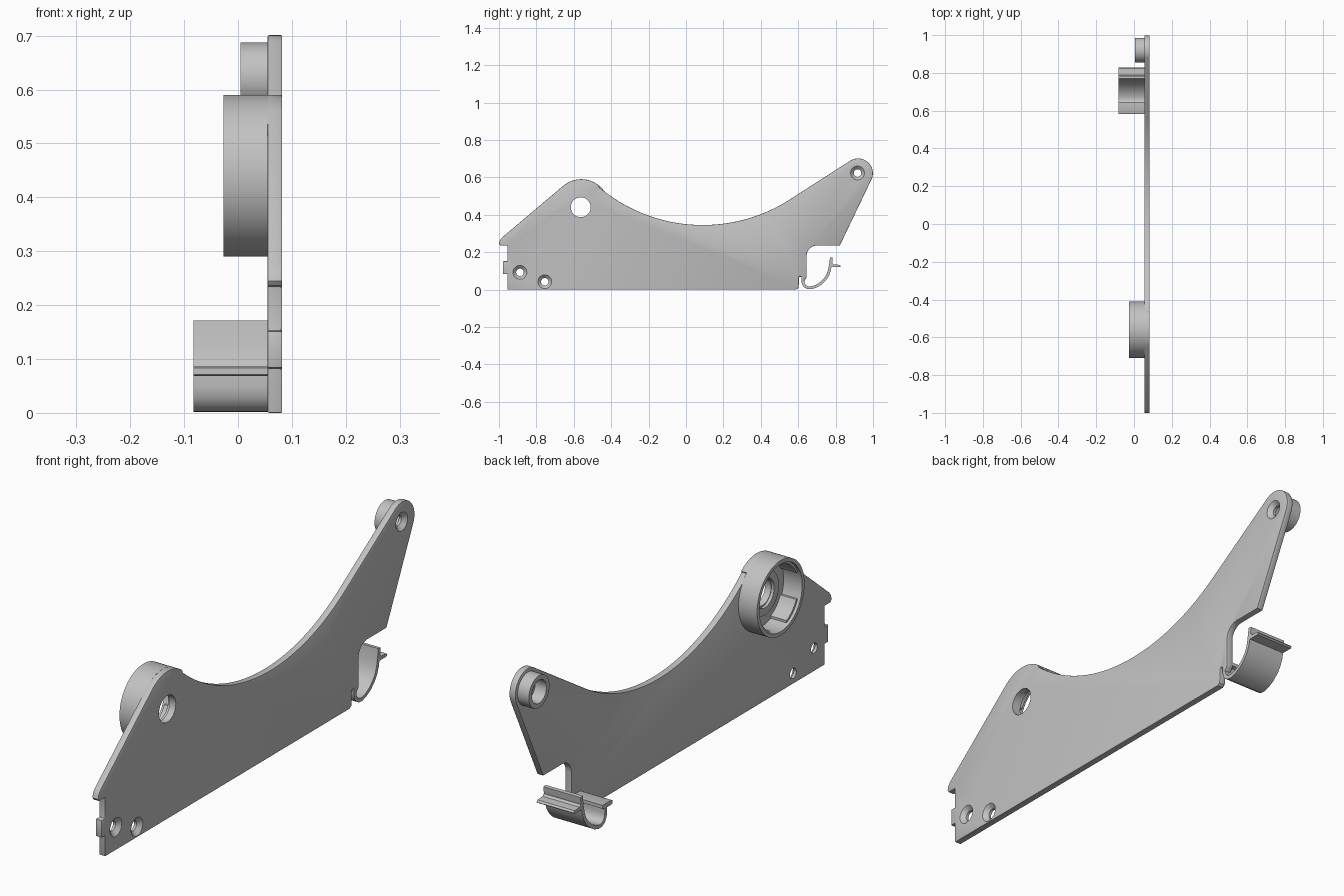
import bpy, bmesh, math
from mathutils import Vector

cube = bpy.data.objects.get("Cube")
if cube:
    bpy.data.objects.remove(cube, do_unlink=True)

grey = bpy.data.materials.new("light grey")
grey.use_nodes = True
grey.diffuse_color = (0.54, 0.54, 0.54, 1)
grey.node_tree.nodes["Principled BSDF"].inputs["Base Color"].default_value = (0.54, 0.54, 0.54, 1)

OUT, BACK = 0.082, 0.055          # outer and inner faces of the side plate


def finish(name, bm):
    bmesh.ops.recalc_face_normals(bm, faces=bm.faces)
    mesh = bpy.data.meshes.new(name)
    bm.to_mesh(mesh)
    bm.free()
    mesh.materials.append(grey)
    ob = bpy.data.objects.new(name, mesh)
    bpy.context.collection.objects.link(ob)
    return ob


def smooth(ob):
    bpy.ops.object.select_all(action='DESELECT')
    ob.select_set(True)
    bpy.context.view_layer.objects.active = ob
    bpy.ops.object.shade_smooth_by_angle(angle=math.radians(30))


def slab(name, pts, x0, x1):
    """Extrude a (y, z) outline along x."""
    bm = bmesh.new()
    face = bm.faces.new([bm.verts.new((x0, y, z)) for y, z in pts])
    ext = bmesh.ops.extrude_face_region(bm, geom=[face])
    verts = [v for v in ext["geom"] if isinstance(v, bmesh.types.BMVert)]
    bmesh.ops.translate(bm, verts=verts, vec=(x1 - x0, 0, 0))
    return finish(name, bm)


def lathe(name, cy, cz, profile, ring=True, n=64):
    """Turn an (x, radius) profile about an axis along x; ring joins its ends."""
    bm = bmesh.new()
    loops = [[bm.verts.new((x, cy + r * math.cos(math.tau * i / n),
                            cz + r * math.sin(math.tau * i / n))) for i in range(n)]
             for x, r in profile]
    pairs = list(zip(loops, loops[1:]))
    if ring:
        pairs.append((loops[-1], loops[0]))
    else:
        bm.faces.new(loops[0])
        bm.faces.new(loops[-1])
    for a, b in pairs:
        for i in range(n):
            j = (i + 1) % n
            bm.faces.new((a[i], a[j], b[j], b[i]))
    return finish(name, bm)


def tube(name, cy, cz, x0, x1, r0, r1):
    ob = lathe(name, cy, cz, [(x0, r0), (x0, r1), (x1, r1), (x1, r0)])
    smooth(ob)
    return ob


def arc(cy, cz, r, a0, a1, n):
    angles = [math.radians(a0 + (a1 - a0) * i / n) for i in range(n + 1)]
    return [(cy + r * math.cos(a), cz + r * math.sin(a)) for a in angles]


def stroke(path, width):
    """Outline of a path drawn with a constant width."""
    pts = [Vector(p) for p in path]
    left, right = [], []
    for i, p in enumerate(pts):
        d = (pts[min(i + 1, len(pts) - 1)] - pts[max(i - 1, 0)]).normalized()
        n = Vector((-d.y, d.x)) * width / 2
        left.append(tuple(p + n))
        right.append(tuple(p - n))
    return left + right[::-1]


# Side plate outline
outline = [(-0.955, 0), (0.590, 0), (0.600, 0.008), (0.603, 0.025), (0.603, 0.062)]
outline += arc(0.610, 0.064, 0.007, 170, 10, 6)                   # spring slot
outline += [(0.617, 0.045), (0.632, 0.045), (0.645, 0.065)]
outline += arc(0.700, 0.180, 0.055, 180, 90, 10)                  # clip recess
outline += [(0.822, 0.235)]
outline += arc(0.920, 0.622, 0.079, -26, 123, 24)                 # rear tip
outline += arc(0.090, 1.205, 0.860, 303, 229.6, 48)               # concave top
outline += arc(-0.560, 0.440, 0.150, 49.7, 129, 16)               # front hump
outline += [(-0.985, 0.277), (-0.996, 0.262), (-1.0, 0.245), (-0.993, 0.235),
            (-0.955, 0.235), (-0.955, 0.152), (-0.978, 0.152), (-0.978, 0.083),
            (-0.955, 0.083)]
plate = slab("side_plate", outline, BACK, OUT)
bev = plate.modifiers.new("soft edges", 'BEVEL')
bev.width, bev.segments = 0.003, 2
bev.limit_method, bev.angle_limit = 'ANGLE', math.radians(50)

# Bearing hole and three countersunk screw holes
cutters = [lathe("bearing_hole_cutter", -0.563, 0.440, [(0.03, 0.053), (0.10, 0.053)], False)]
for y, z in [(-0.888, 0.092), (-0.755, 0.042), (0.917, 0.623)]:
    cutters.append(lathe("screw_hole_cutter", y, z,
                         [(0.03, 0.020), (0.066, 0.020), (0.082, 0.037), (0.10, 0.037)],
                         False, 40))
for c in cutters:
    c.hide_render = True
    mod = plate.modifiers.new("hole", 'BOOLEAN')
    mod.operation, mod.solver, mod.object = 'DIFFERENCE', 'EXACT', c
bpy.context.view_layer.update()
cut = bpy.data.meshes.new_from_object(plate.evaluated_get(bpy.context.evaluated_depsgraph_get()))
plate.modifiers.clear()
plate.data = cut
for c in cutters:
    bpy.data.objects.remove(c, do_unlink=True)
smooth(plate)

# Large bearing cup with a raised seat and inner pads
CY, CZ = -0.560, 0.440
tube("bearing_cup", CY, CZ, -0.027, BACK + 0.002, 0.135, 0.150)
tube("bearing_seat", CY, CZ, 0.043, BACK + 0.002, 0.058, 0.088)
for k in range(4):
    mid = 45 + 90 * k
    pad = arc(CY, CZ, 0.137, mid - 22, mid + 22, 10) + arc(CY, CZ, 0.126, mid + 20, mid - 20, 10)
    smooth(slab("cup_pad", pad, -0.015, BACK + 0.002))

# Small boss at the rear tip
tube("rear_boss", 0.920, 0.622, 0.005, BACK + 0.002, 0.046, 0.065)

# Spring clip: curled hook, grip tab and root flange
hook = [(0.624, 0.078), (0.624, 0.050), (0.627, 0.032), (0.636, 0.018), (0.650, 0.010),
        (0.668, 0.009), (0.692, 0.016), (0.718, 0.031), (0.740, 0.051), (0.756, 0.074),
        (0.766, 0.100), (0.771, 0.125), (0.775, 0.150), (0.777, 0.171)]
smooth(slab("clip_hook", stroke(hook, 0.015), -0.083, OUT - 0.001))
smooth(slab("clip_tab", [(0.768, 0.120), (0.822, 0.120), (0.828, 0.125), (0.822, 0.132),
                         (0.790, 0.134), (0.783, 0.142), (0.770, 0.142)], -0.083, OUT - 0.001))
smooth(slab("clip_flange", [(0.583, 0.071), (0.590, 0.068), (0.632, 0.068), (0.645, 0.072),
                            (0.645, 0.086), (0.590, 0.086), (0.583, 0.083)],
            -0.083, BACK + 0.002))
